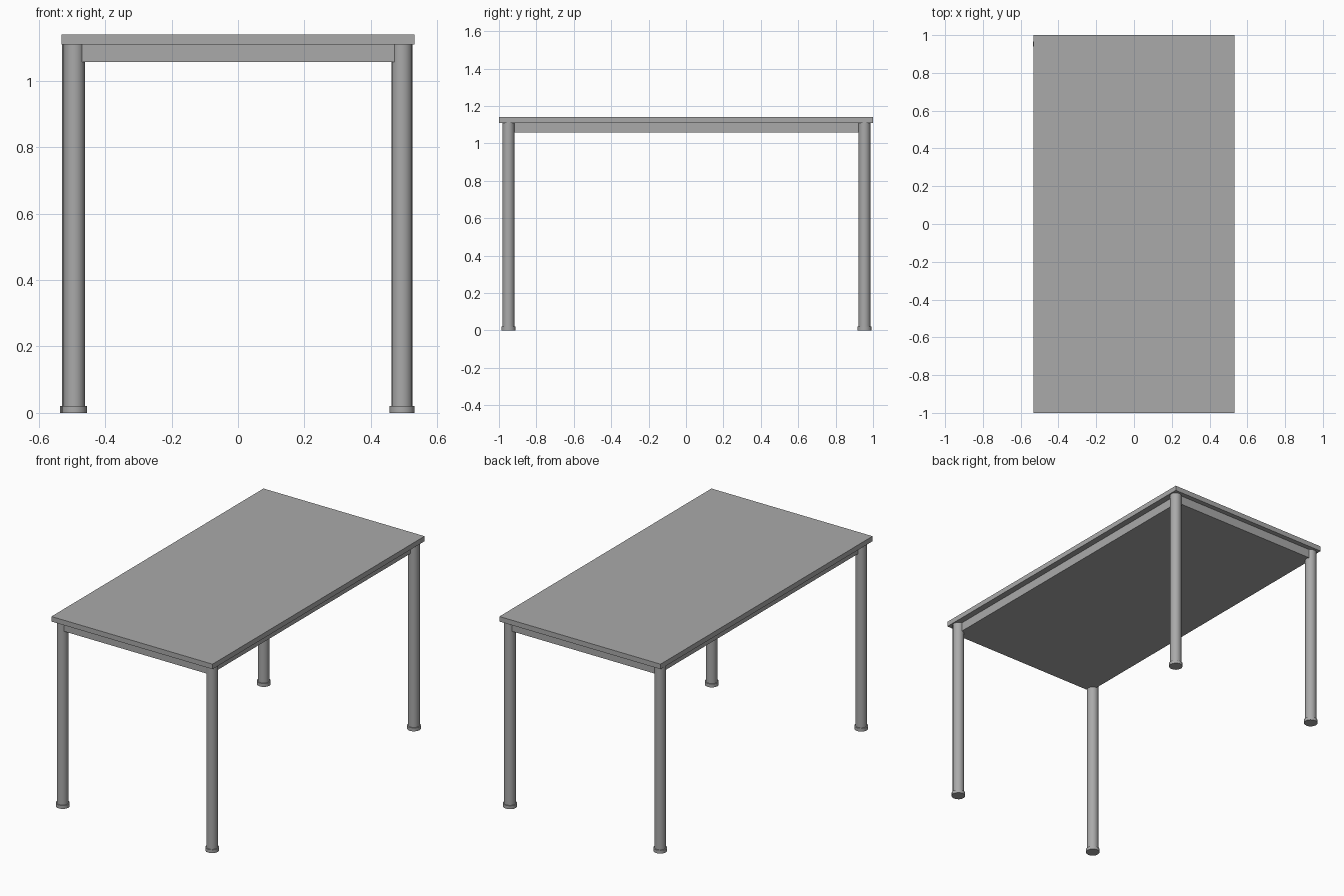
import bpy
import bmesh
from math import radians

cube = bpy.data.objects.get("Cube")
if cube:
    bpy.data.objects.remove(cube, do_unlink=True)

grey = bpy.data.materials.new("mid_grey")
grey.use_nodes = True
colour = (0.4, 0.4, 0.4, 1)
grey.diffuse_color = colour
grey.node_tree.nodes["Principled BSDF"].inputs["Base Color"].default_value = colour

TOP_HEIGHT = 1.14
TOP_THICKNESS = 0.03
UNDERSIDE = TOP_HEIGHT - TOP_THICKNESS


def box(name, width, depth, z_low, z_high):
    bpy.ops.mesh.primitive_cube_add(size=1, location=(0, 0, (z_low + z_high) / 2))
    ob = bpy.context.object
    ob.name = name
    ob.scale = (width, depth, z_high - z_low)
    bpy.ops.object.transform_apply(location=False, rotation=False, scale=True)
    ob.data.materials.append(grey)


def post(name, x, y, radius, z_low, z_high):
    bpy.ops.mesh.primitive_cylinder_add(
        vertices=16, radius=radius, depth=z_high - z_low,
        location=(x, y, (z_low + z_high) / 2))
    ob = bpy.context.object
    ob.name = name
    ob.data.materials.append(grey)
    bpy.ops.object.shade_smooth_by_angle(angle=radians(30))


# Table top and the solid frame under it
box("table_top", 1.064, 2.0, UNDERSIDE, TOP_HEIGHT)
box("under_frame", 0.99, 1.942, 1.057, UNDERSIDE)

# Legs with wider feet
corners = {
    "front_right": (-0.493, -0.949),
    "front_left": (0.494, -0.949),
    "back_right": (-0.498, 0.954),
    "back_left": (0.494, 0.954),
}
for corner, (x, y) in corners.items():
    post(corner + "_leg", x, y, 0.032, 0.01, UNDERSIDE)
    post(corner + "_foot", x, y, 0.038, 0, 0.02)
